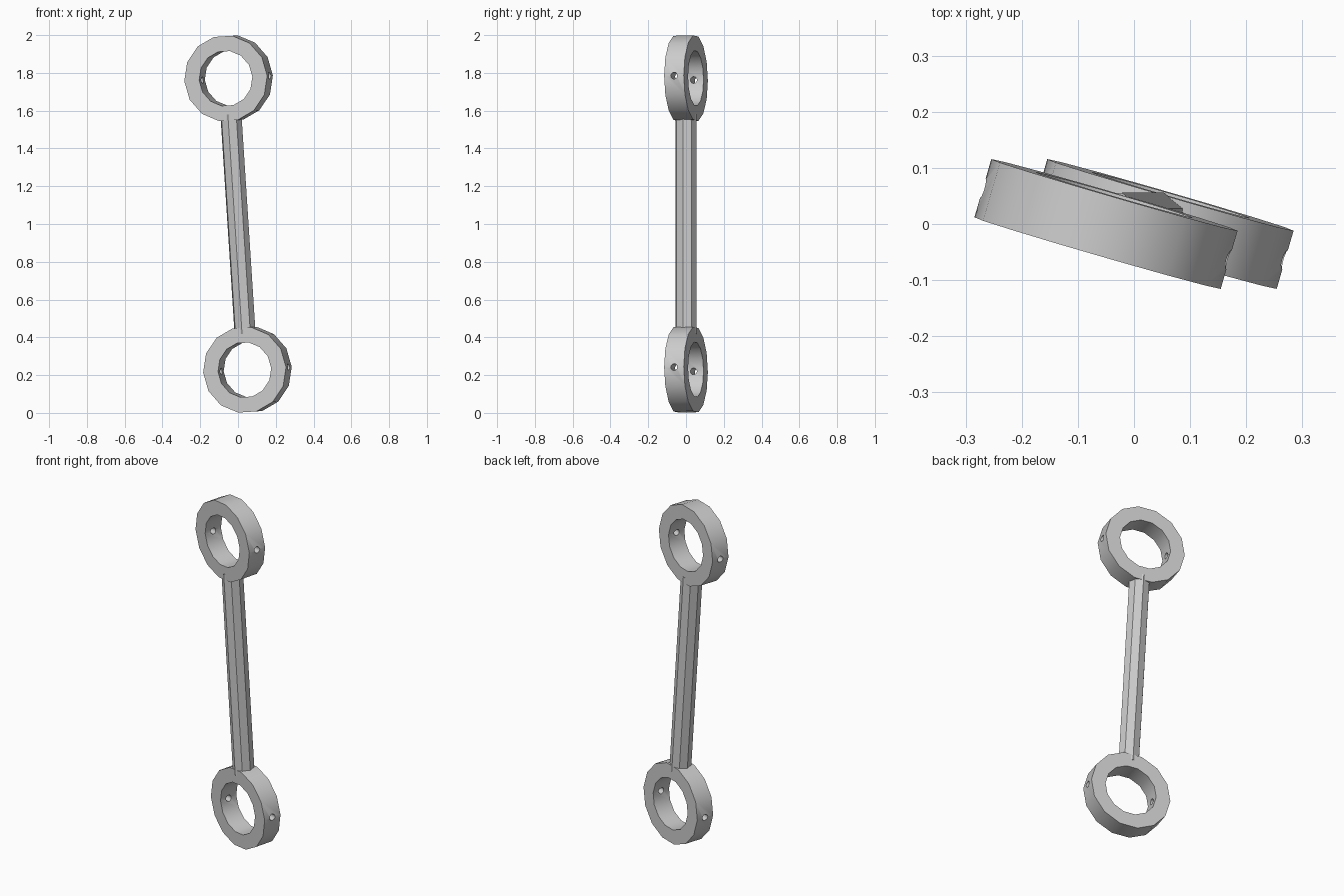
import bpy, math
from mathutils import Matrix

if "Cube" in bpy.data.objects:
    bpy.data.objects.remove(bpy.data.objects["Cube"])

RING_R, HOLE_R, THICK, SIDES = 0.229, 0.147, 0.108, 14
HALF_SPAN = 0.773

grey = bpy.data.materials.new("plain_grey")
grey.use_nodes = True
colour = (0.6, 0.6, 0.6, 1)
grey.diffuse_color = colour
grey.node_tree.nodes["Principled BSDF"].inputs["Base Color"].default_value = colour

# Whole link leans sideways and is turned about its own length
pose = (Matrix.Translation((0, 0, 1)) @ Matrix.Rotation(math.radians(-3.7), 4, 'Y')
        @ Matrix.Rotation(math.radians(-16.2), 4, 'Z'))


def cylinder(name, radius, depth, sides, matrix):
    bpy.ops.mesh.primitive_cylinder_add(vertices=sides, radius=radius, depth=depth)
    obj = bpy.context.object
    obj.name = name
    obj.data.transform(matrix)
    obj.data.materials.append(grey)
    return obj


def cut(target, cutter):
    mod = target.modifiers.new("cut", 'BOOLEAN')
    mod.operation, mod.solver, mod.object = 'DIFFERENCE', 'EXACT', cutter
    bpy.context.view_layer.objects.active = target
    bpy.ops.object.modifier_apply(modifier=mod.name)
    bpy.data.objects.remove(cutter)


def finish(obj):
    obj.matrix_world = pose
    bpy.ops.object.select_all(action='DESELECT')
    obj.select_set(True)
    bpy.context.view_layer.objects.active = obj


# End rings, each with a bore and a cross-drilled pin hole
for name, z in (("upper_ring", HALF_SPAN), ("lower_ring", -HALF_SPAN)):
    at = Matrix.Translation((0, 0, z))
    # first vertex points sideways
    facing = at @ Matrix.Rotation(math.pi / 2, 4, 'X') @ Matrix.Rotation(math.pi / 2, 4, 'Z')
    sideways = at @ Matrix.Rotation(math.pi / 2, 4, 'Y')
    ring = cylinder(name, RING_R, THICK, SIDES, facing)
    cut(ring, cylinder("bore", HOLE_R, THICK * 2, SIDES, facing))
    cut(ring, cylinder("pin_hole", 0.018, 0.7, 12, sideways))
    finish(ring)
    bpy.ops.object.shade_smooth_by_angle(angle=math.radians(35))

# Octagonal rod joining the rings
rod = cylinder("connecting_rod", 0.058, 2 * (HALF_SPAN - 0.19), 8, Matrix.Identity(4))
finish(rod)
